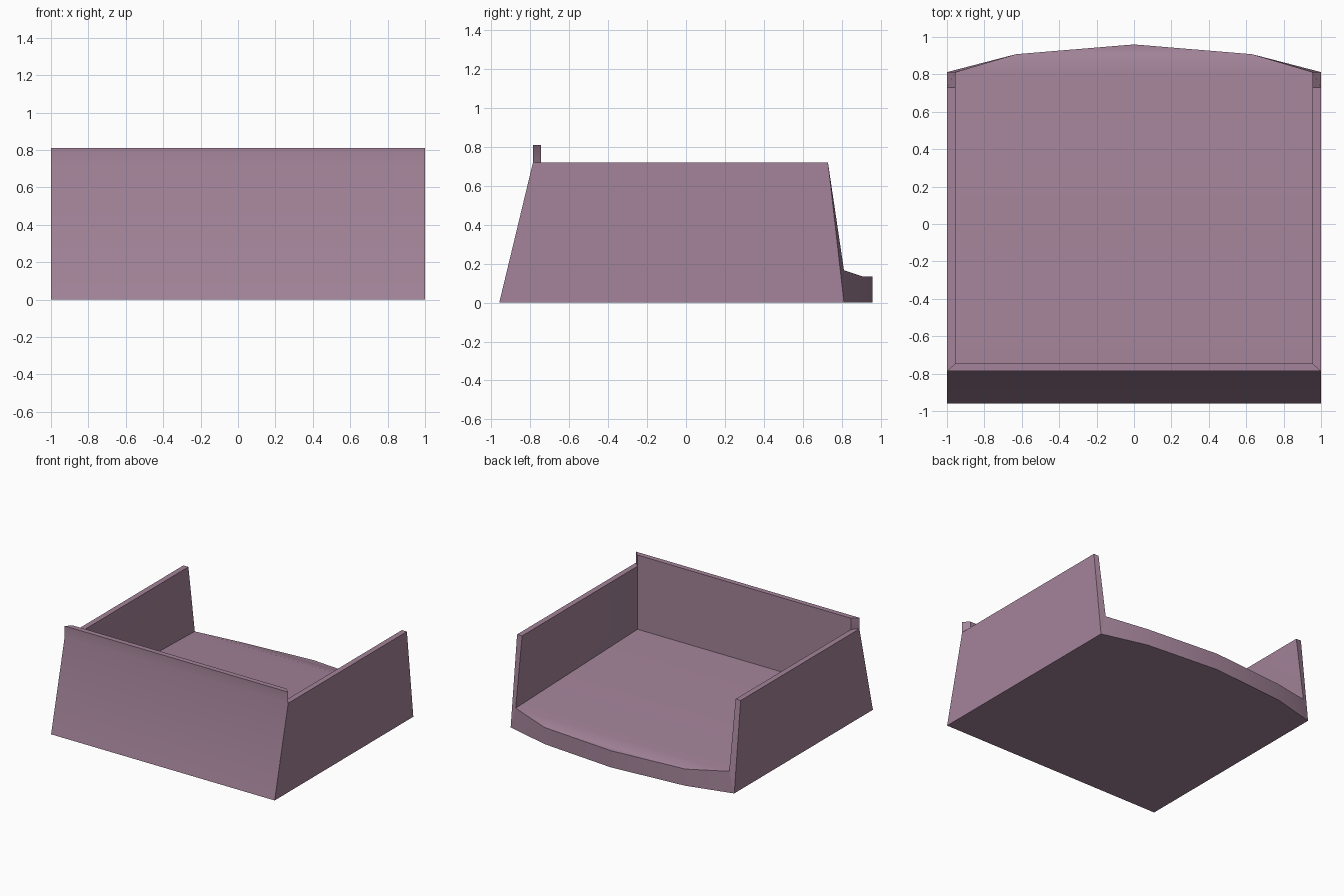
import bpy
import bmesh

cube = bpy.data.objects.get("Cube")
if cube:
    bpy.data.objects.remove(cube, do_unlink=True)

mauve = bpy.data.materials.new("dusty_mauve")
mauve.use_nodes = True
mauve.diffuse_color = (0.37, 0.23, 0.32, 1)
mauve.node_tree.nodes["Principled BSDF"].inputs["Base Color"].default_value = mauve.diffuse_color

# Shared measurements
OUT, INN = 1.0, 0.955            # outer and inner half widths
FOOT, FRONT, INSIDE = -0.96, -0.787, -0.745
WALL, LIP = 0.72, 0.81           # side wall and front lip heights
BACK_TOP, BACK = 0.73, 0.812     # rear ends of the side walls
BEND_X, BEND_Y, TIP = 0.63, 0.908, 0.96
FLOOR_FRONT, FLOOR_BACK, EDGE = 0.21, 0.167, 0.135


def flip(points):
    return [(-x, y, z) for x, y, z in points]


def loft(name, loop_a, loop_b, caps):
    """Solid between two matching loops; caps lists the end faces by loop index."""
    bm = bmesh.new()
    a = [bm.verts.new(p) for p in loop_a]
    b = [bm.verts.new(p) for p in loop_b]
    for i in range(len(a)):
        j = (i + 1) % len(a)
        bm.faces.new((a[i], a[j], b[j], b[i]))
    for cap in caps:
        bm.faces.new([a[i] for i in cap])
        bm.faces.new([b[i] for i in cap])
    bmesh.ops.recalc_face_normals(bm, faces=bm.faces)
    mesh = bpy.data.meshes.new(name)
    bm.to_mesh(mesh)
    bm.free()
    mesh.materials.append(mauve)
    obj = bpy.data.objects.new(name, mesh)
    bpy.context.collection.objects.link(obj)
    bpy.ops.object.select_all(action="DESELECT")
    obj.select_set(True)
    bpy.context.view_layer.objects.active = obj
    bpy.ops.object.shade_smooth_by_angle(angle=0.5)
    return obj


def outline(corner_x, front_y, heights):
    """Floor outline with a bowed rear edge."""
    front_z, back_z, edge_z = heights
    half = [(corner_x, front_y, front_z), (corner_x, BACK, back_z), (BEND_X, BEND_Y, edge_z)]
    return half + [(0, TIP, edge_z)] + flip(half)[::-1]


# Floor slab
loft("floor", outline(OUT, FOOT, (0, 0, 0)),
     outline(INN, INSIDE, (FLOOR_FRONT, FLOOR_BACK, EDGE)),
     [(0, 1, 5, 6), (1, 2, 4, 5), (2, 3, 4)])

# Side walls
outer = [(OUT, FOOT, 0), (OUT, FRONT, WALL), (OUT, BACK_TOP, WALL), (OUT, BACK, 0)]
inner = [(INN, INSIDE, FLOOR_FRONT), (INN, INSIDE, WALL),
         (INN, BACK_TOP, WALL), (INN, BACK, FLOOR_BACK)]
loft("left_wall", outer, inner, [(0, 1, 2, 3)])
loft("right_wall", flip(outer), flip(inner), [(0, 1, 2, 3)])

# Leaning front wall with an upright lip and mitred ends
end = [(OUT, FOOT, 0), (OUT, FRONT, WALL), (OUT, FRONT, LIP),
       (INN, INSIDE, LIP), (INN, INSIDE, WALL), (INN, INSIDE, FLOOR_FRONT)]
loft("front_wall", end, flip(end), [(0, 1, 4, 5), (1, 2, 3, 4)])
